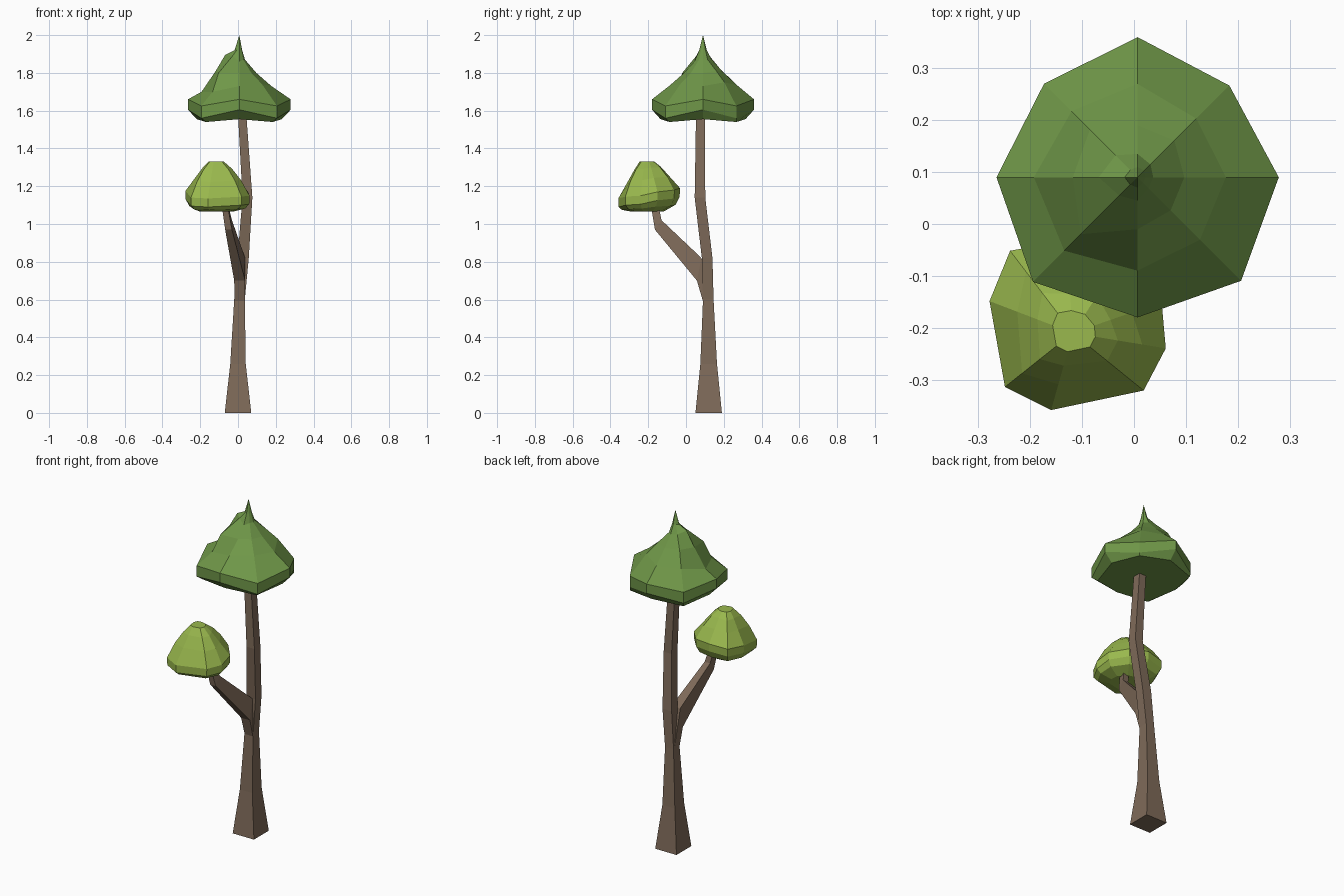
import bpy, bmesh, math
from mathutils import Vector


def material(name, rgb):
    m = bpy.data.materials.new(name)
    m.diffuse_color = (*rgb, 1)
    return m


bark = material("bark_brown", (0.21, 0.145, 0.10))
green = material("leaf_green", (0.16, 0.31, 0.065))
lime = material("leaf_lime", (0.32, 0.48, 0.075))


def loft(name, rings, mat):
    """Skin a stack of equal-length vertex rings, bottom to top, with end caps."""
    bm = bmesh.new()
    loops = [[bm.verts.new(p) for p in r] for r in rings]
    n = len(loops[0])
    for a, b in zip(loops, loops[1:]):
        for i in range(n):
            j = (i + 1) % n
            bm.faces.new((a[i], a[j], b[j], b[i]))
    bm.faces.new(loops[0][::-1])
    bm.faces.new(loops[-1])
    bmesh.ops.remove_doubles(bm, verts=bm.verts, dist=0.0005)
    bmesh.ops.recalc_face_normals(bm, faces=bm.faces)
    me = bpy.data.meshes.new(name)
    bm.to_mesh(me)
    bm.free()
    me.materials.append(mat)
    ob = bpy.data.objects.new(name, me)
    bpy.context.collection.objects.link(ob)
    return ob


def square(c, hx, dy, dz=0.0):
    """Four-cornered section, tilted about the x axis."""
    c = Vector(c)
    return [c + Vector((sx * hx, s * dy, s * dz))
            for sx, s in ((-1, -1), (1, -1), (1, 1), (-1, 1))]


# Trunk: tapered square post with a slight bend
loft("trunk", [square(*s) for s in (
    ((0, 0.12, 0), 0.07, 0.07),
    ((0, 0.12, 0.26), 0.041, 0.044),
    ((0.008, 0.118, 0.60), 0.028, 0.028),
    ((0.027, 0.112, 0.82), 0.03, 0.028),
    ((0.05, 0.074, 1.14), 0.026, 0.028),
    ((0.022, 0.077, 1.58), 0.022, 0.024))], bark)

# Side branch: leaves the trunk forwards, then turns up
loft("branch", [square(*s) for s in (
    ((0.008, 0.115, 0.59), 0.027, 0.025, 0.0),
    ((0.009, 0.07, 0.76), 0.029, 0.012, 0.06),
    ((-0.05, -0.147, 0.995), 0.018, 0.0175, 0.025),
    ((-0.073, -0.17, 1.12), 0.015, 0.018, 0.006))], bark)


# Upper crown: eight-sided pointed cap with a wavy rim and lopsided folds
def octagon(radii, heights):
    out = []
    for k in range(8):
        a = k * math.pi / 4
        r, z = radii[k % len(radii)], heights[k % len(heights)]
        out.append((0.007 + r * math.cos(a), 0.09 + r * math.sin(a), z))
    return out


rim = [0.272, 0.25, 0.27, 0.255, 0.272, 0.285, 0.27, 0.282]
loft("upper_crown", [
    octagon([0.225, 0.25], [1.555, 1.54]),
    octagon(rim, [1.605, 1.56]),
    octagon(rim, [1.66, 1.625]),
    octagon([0.17, 0.16, 0.18, 0.18, 0.20, 0.20, 0.18, 0.17],
            [1.73, 1.75, 1.735, 1.73, 1.70, 1.70, 1.73, 1.74]),
    octagon([0.09, 0.10, 0.10, 0.13, 0.125, 0.155, 0.10, 0.09],
            [1.80, 1.81, 1.81, 1.82, 1.81, 1.80, 1.80, 1.80]),
    octagon([0.03, 0.035, 0.045, 0.06, 0.075, 0.05, 0.045, 0.03],
            [1.87, 1.87, 1.87, 1.88, 1.895, 1.89, 1.86, 1.87]),
    octagon([0.015, 0.018, 0.02, 0.02, 0.025, 0.02, 0.02, 0.015], [1.92]),
    octagon([0.0], [2.0])], green)

# Lower crown: irregular nine-sided dome with a small flat top
outline = [(0.063, -0.24), (0.055, -0.15), (-0.02, -0.06), (-0.13, -0.03),
           (-0.24, -0.05), (-0.28, -0.148), (-0.25, -0.315), (-0.16, -0.36),
           (0.02, -0.322)]
lift = [0.0, 0.02, 0.03, 0.04, 0.03, 0.025, -0.01, -0.015, -0.005]


def dome_ring(scale, z, wave, fold=0.0):
    cx, cy = -0.118, -0.21
    return [(cx + (x - cx) * (scale + fold * (-1) ** i),
             cy + (y - cy) * (scale + fold * (-1) ** i),
             z + wave * lift[i]) for i, (x, y) in enumerate(outline)]


loft("lower_crown", [
    dome_ring(0.50, 1.065, 0.0),
    dome_ring(0.86, 1.082, 0.5),
    dome_ring(0.98, 1.105, 1.0),
    dome_ring(0.99, 1.15, 1.0),
    dome_ring(0.70, 1.232, 0.6, 0.04),
    dome_ring(0.45, 1.292, 0.3, 0.03),
    dome_ring(0.24, 1.33, 0.0)], lime)
